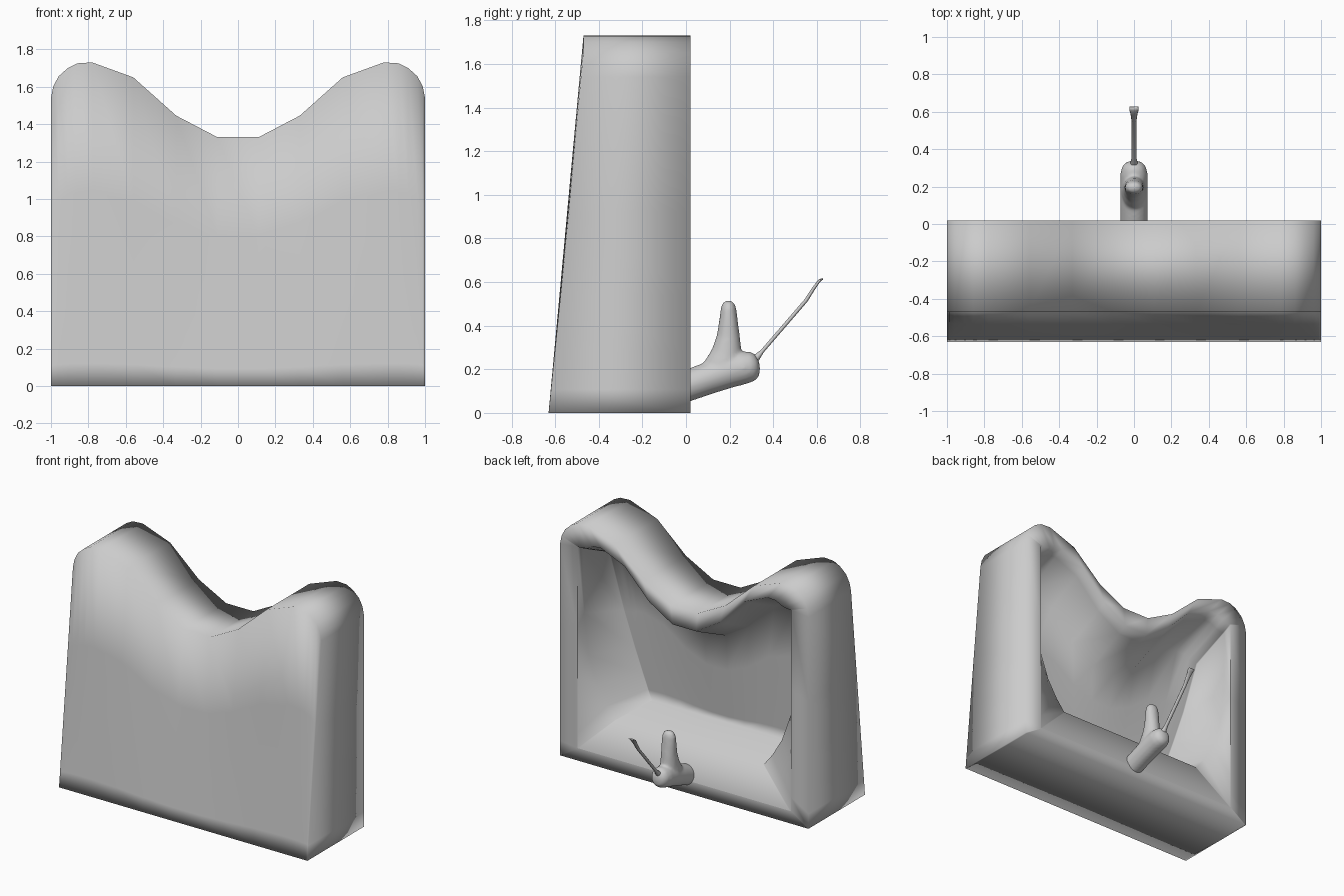
import bpy, bmesh, math
from mathutils import Vector

if "Cube" in bpy.data.objects:
    bpy.data.objects.remove(bpy.data.objects["Cube"], do_unlink=True)

grey = bpy.data.materials.new("light_grey")
grey.use_nodes = True
grey.diffuse_color = (0.6, 0.6, 0.6, 1)
grey.node_tree.nodes["Principled BSDF"].inputs["Base Color"].default_value = (0.6, 0.6, 0.6, 1)


def finish(bm, name):
    bmesh.ops.recalc_face_normals(bm, faces=bm.faces[:])
    for f in bm.faces:
        f.smooth = True
    mesh = bpy.data.meshes.new(name)
    bm.to_mesh(mesh)
    bm.free()
    mesh.materials.append(grey)
    ob = bpy.data.objects.new(name, mesh)
    bpy.context.collection.objects.link(ob)
    return ob


def bridge(bm, a, b):
    n = len(a)
    for i in range(n):
        bm.faces.new((a[i], a[(i + 1) % n], b[(i + 1) % n], b[i]))


# Basin shell: saddle-topped outline, right half mirrored
half = [(0.11, 1.33), (0.33, 1.445), (0.56, 1.65), (0.78, 1.73), (0.86, 1.725),
        (0.91, 1.7), (0.96, 1.655), (0.988, 1.6), (1.0, 1.54)]
top = [(-x, z) for x, z in reversed(half)] + half
ROWS = [0, 0.4, 0.65, 0.82, 0.93, 1]
COLS, LAST = len(top), len(ROWS) - 1


class Section:
    """Upright section of the shell; its sides bend from top width to low width."""

    def __init__(self, bm, top_w, drop, top_y, low_w, low_y, low_z, bend=1.0):
        self.bm, self.verts = bm, {}
        self.spec = (top_w, drop, top_y, low_w, low_y, low_z, bend)

    def vert(self, col, row):
        if (col, row) not in self.verts:
            top_w, drop, top_y, low_w, low_y, low_z, bend = self.spec
            x, z = top[col]
            if drop and abs(x) > 0.8:
                z = max(z, 1.69)      # squarer corners inside the opening
            t = ROWS[row]
            width = top_w + (low_w - top_w) * t ** bend
            self.verts[col, row] = self.bm.verts.new(
                (x * width, top_y + (low_y - top_y) * t, (z - drop) * (1 - t) + low_z * t))
        return self.verts[col, row]

    def loop(self):
        keys = [(c, 0) for c in range(COLS)]
        keys += [(COLS - 1, r) for r in range(1, LAST)]
        keys += [(c, LAST) for c in reversed(range(COLS))]
        keys += [(0, r) for r in range(LAST - 1, 0, -1)]
        return [self.vert(*k) for k in keys]

    def cap(self):
        for c in range(COLS - 1):
            for r in range(LAST):
                self.bm.faces.new((self.vert(c, r), self.vert(c + 1, r),
                                   self.vert(c + 1, r + 1), self.vert(c, r + 1)))


bm = bmesh.new()
front = Section(bm, 1, 0, -0.47, 1, -0.63, 0)
back = Section(bm, 1, 0, 0.02, 1, 0.02, 0)
rim = Section(bm, 0.86, 0.135, 0.02, 0.86, 0.02, 0.09)
ridge = Section(bm, 0.86, 0.17, -0.05, 0.6, -0.04, 0.34, 4)
cavity = Section(bm, 0.85, 0.3, -0.33, 0.56, -0.4, 0.36, 1.2)
sections = [front, back, rim, ridge, cavity]
for a, b in zip(sections, sections[1:]):
    bridge(bm, a.loop(), b.loop())
front.cap()
cavity.cap()
# Crisp edge down the sides and along the bottom of the opening
rim_loop = rim.loop()[COLS - 1:] + rim.loop()[:1]
for a, b in zip(rim_loop, rim_loop[1:]):
    bm.edges.get((a, b)).smooth = False
finish(bm, "basin_shell")


def tube(bm, path, sides=16):
    """Loft ellipses along (y, z, half width, half thickness) points."""
    pts = [Vector((0, p[0], p[1])) for p in path]
    loops = []
    for i, (y, z, rx, rn) in enumerate(path):
        d = (pts[min(i + 1, len(pts) - 1)] - pts[max(i - 1, 0)]).normalized()
        across = Vector((0, -d.z, d.y))
        loops.append([bm.verts.new(pts[i] + Vector((rx * math.cos(t), 0, 0)) + across * rn * math.sin(t))
                      for t in (2 * math.pi * k / sides for k in range(sides))])
    for a, b in zip(loops, loops[1:]):
        bridge(bm, a, b)
    bm.faces.new(loops[0])
    bm.faces.new(loops[-1])


# Fitting on the back: stub and upright knob fused into one soft body
bm = bmesh.new()
tube(bm, [(-0.02, 0.115, 0.073, 0.072), (0.1, 0.158, 0.075, 0.074),
          (0.2, 0.192, 0.075, 0.077), (0.27, 0.208, 0.073, 0.075),
          (0.305, 0.215, 0.064, 0.068), (0.325, 0.219, 0.048, 0.052),
          (0.337, 0.221, 0.02, 0.02)])
tube(bm, [(0.17, 0.17, 0.068, 0.115), (0.177, 0.23, 0.066, 0.09),
          (0.187, 0.28, 0.06, 0.07), (0.194, 0.35, 0.054, 0.054),
          (0.195, 0.43, 0.052, 0.042), (0.195, 0.48, 0.048, 0.036),
          (0.195, 0.505, 0.036, 0.026), (0.195, 0.515, 0.014, 0.01)])
body = finish(bm, "fitting_body")
remesh = body.modifiers.new("fuse", "REMESH")
remesh.mode = "VOXEL"
remesh.voxel_size = 0.009
remesh.use_smooth_shade = True
soften = body.modifiers.new("soften", "SMOOTH")
soften.factor = 0.5
soften.iterations = 8

# Thin rod with a flared tip
bm = bmesh.new()
tube(bm, [(0.28, 0.2, 0.025, 0.025), (0.32, 0.25, 0.02, 0.018),
          (0.35, 0.283, 0.014, 0.009), (0.55, 0.515, 0.013, 0.009),
          (0.585, 0.57, 0.018, 0.008), (0.61, 0.605, 0.025, 0.007),
          (0.627, 0.615, 0.025, 0.004)], 10)
finish(bm, "lever_rod")
